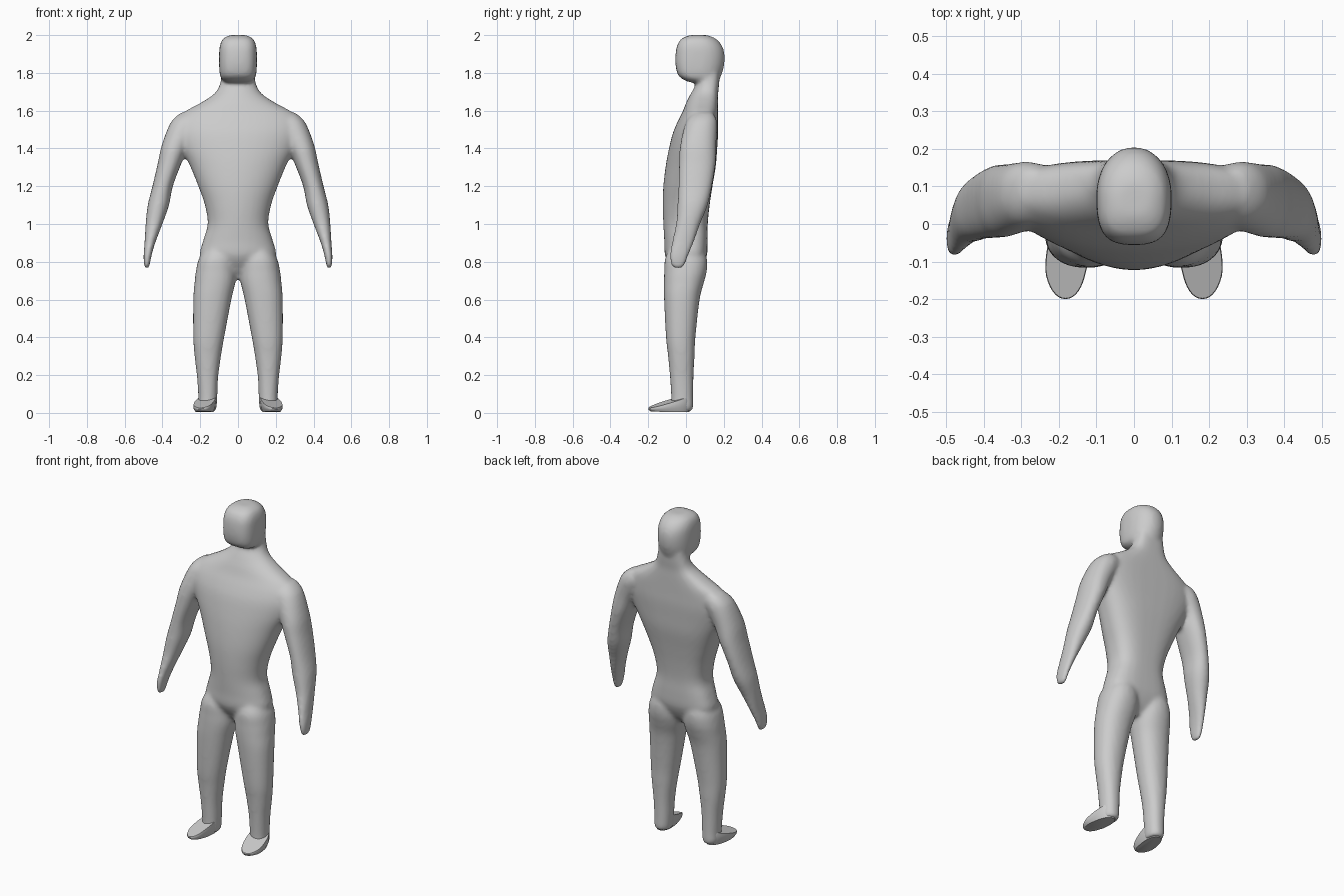
import bpy
import bmesh
import math
from mathutils import Vector

SIDES = 40
STEPS = 4

if "Cube" in bpy.data.objects:
    bpy.data.objects.remove(bpy.data.objects["Cube"], do_unlink=True)

grey = bpy.data.materials.new("plain grey")
grey.use_nodes = True
grey.diffuse_color = (0.6, 0.6, 0.6, 1)
grey.node_tree.nodes["Principled BSDF"].inputs["Base Color"].default_value = (0.6, 0.6, 0.6, 1)


def spline(a, b, c, d, t):
    """Smooth value between b and c."""
    return b + 0.5 * t * (c - a + t * (2 * a - 5 * b + 4 * c - d + t * (3 * (b - c) + d - a)))


def refine(rows):
    """Add smooth in-between sections."""
    padded = [rows[0]] + rows + [rows[-1]]
    result = []
    for i in range(len(rows) - 1):
        for s in range(STEPS):
            result.append([spline(*values, s / STEPS) for values in zip(*padded[i:i + 4])])
    return result + [list(rows[-1])]


def outline(left, right, front, back, front_power, back_power):
    """Closed superellipse whose front and back may be rounded differently."""
    points = []
    for i in range(SIDES):
        angle = math.tau * i / SIDES
        c, s = math.cos(angle), math.sin(angle)
        power = 2 / (back_power if s > 0 else front_power)
        x = math.copysign(abs(c) ** power, c)
        y = math.copysign(abs(s) ** power, s)
        points.append(((left + right + (right - left) * x) / 2,
                       (front + back + (back - front) * y) / 2))
    return points


def skin(bm, rings):
    """Bridge rings of vertices and close both ends."""
    loops = [[bm.verts.new(p) for p in ring] for ring in rings]
    for low, high in zip(loops, loops[1:]):
        for i in range(SIDES):
            j = (i + 1) % SIDES
            bm.faces.new((low[i], low[j], high[j], high[i]))
    bm.faces.new(loops[0][::-1])
    bm.faces.new(loops[-1])


def loft(bm, rows, side=1, front_power=2, back_power=2):
    """Sections are height, left, right, front, back in hundredths."""
    rings = []
    for row in refine(rows):
        z, left, right, front, back = [v / 100 for v in row]
        ring = outline(left, right, front, back, front_power, back_power)
        rings.append([(side * x, y, z) for x, y in ring])
    skin(bm, rings)


def finish(bm, name):
    bmesh.ops.recalc_face_normals(bm, faces=bm.faces)
    mesh = bpy.data.meshes.new(name)
    bm.to_mesh(mesh)
    bm.free()
    mesh.materials.append(grey)
    obj = bpy.data.objects.new(name, mesh)
    bpy.context.collection.objects.link(obj)
    return obj


def centred(rows):
    return [(z, -half, half, front, back) for z, half, front, back in rows]


torso = centred([
    (71, 7, -3, 4), (76, 14, -7, 8), (83, 20, -11, 11), (91, 18.5, -11.5, 11.5),
    (100, 16, -12, 11.5), (110, 17.5, -12.3, 12.5), (120, 21, -12, 14),
    (131, 25.5, -10.7, 15.8), (140, 30, -9, 16.5), (148, 33, -7, 17),
    (154, 33, -4.5, 17), (159, 29, -2, 17), (164, 20, 0, 17),
    (169, 12.5, 2.5, 17), (174, 9.6, 5, 17.5), (182, 8, 5, 18)])

head = centred([
    (175, 6, 2, 15), (176.5, 8.5, -1.5, 17.5), (179, 9.6, -4.3, 18.8),
    (184, 10, -5.5, 20.2), (190, 10, -5.5, 20.4), (194.5, 9.6, -4.7, 19),
    (198, 8, -2.5, 16), (200, 4.5, 2, 11.5)])

arm = [
    (159, 24, 30, 5, 14), (154, 20, 35.5, 0, 16.5), (142, 26, 40.3, -3, 16),
    (132, 30, 42.5, -3.7, 15.7), (120, 34.5, 45.3, -4, 13.8),
    (110, 36.5, 47.8, -4.5, 11.5), (100, 40, 48.9, -5.3, 7.5),
    (90, 43.8, 49.5, -7.5, 4), (83, 45.8, 50, -8.8, 1.2),
    (78, 46.8, 49.7, -7.7, -0.7), (76.3, 47.5, 49, -5.5, -2.5)]

leg = [
    (90, 5, 15, -7, 8), (82, 2, 20.5, -11, 11), (75, 1, 22.3, -11.5, 11),
    (69, 1.4, 23, -11.7, 9.5), (60, 3.5, 23.7, -11.6, 7.2),
    (40, 7.3, 23.7, -10.6, 5), (30, 9, 23, -9.5, 4.5), (19, 10.5, 21.7, -8.5, 4),
    (8, 11, 21, -7.8, 3.8), (3, 11.3, 21, -7.8, 3.8), (0.8, 12, 20, -7, 3)]

# Body: overlapping rounded parts fused into one continuous skin
bm = bmesh.new()
loft(bm, torso, front_power=2, back_power=3)
loft(bm, head, front_power=3, back_power=2.1)
for side in (1, -1):
    loft(bm, arm, side, 2.2, 2.2)
    loft(bm, leg, side, 2.2, 2.2)
body = finish(bm, "body")
fuse = body.modifiers.new("fuse", "REMESH")
fuse.mode = "VOXEL"
fuse.voxel_size = 0.011
fuse.use_smooth_shade = True
soften = body.modifiers.new("soften", "SMOOTH")
soften.factor = 0.5
soften.iterations = 8


# Feet: wedges with a flat sloping top, lower towards the toe and outside
def foot(side, name):
    bm = bmesh.new()
    rings = []
    for inset, lift in ((0.012, 0), (0.003, 0.35), (0, 0.75), (0.002, 1)):
        ring = outline(0.125 + inset, 0.24 - inset, -0.2 + inset, 0.03 - inset, 2.1, 2.3)
        points = []
        for x, y in ring:
            top = 0.028 + 0.3 * (y + 0.2) - 0.18 * (x - 0.18)
            sole = 0.004 + 0.05 * max(0, -0.1 - y)
            skew = 0.12 * max(0, y + 0.13)
            points.append(Vector((side * (x - skew), y, sole + (top - sole) * lift)))
        rings.append(points)
    skin(bm, rings)
    obj = finish(bm, name)
    bpy.ops.object.select_all(action="DESELECT")
    obj.select_set(True)
    bpy.context.view_layer.objects.active = obj
    bpy.ops.object.shade_smooth_by_angle(angle=math.radians(40))


foot(1, "left_foot")
foot(-1, "right_foot")
